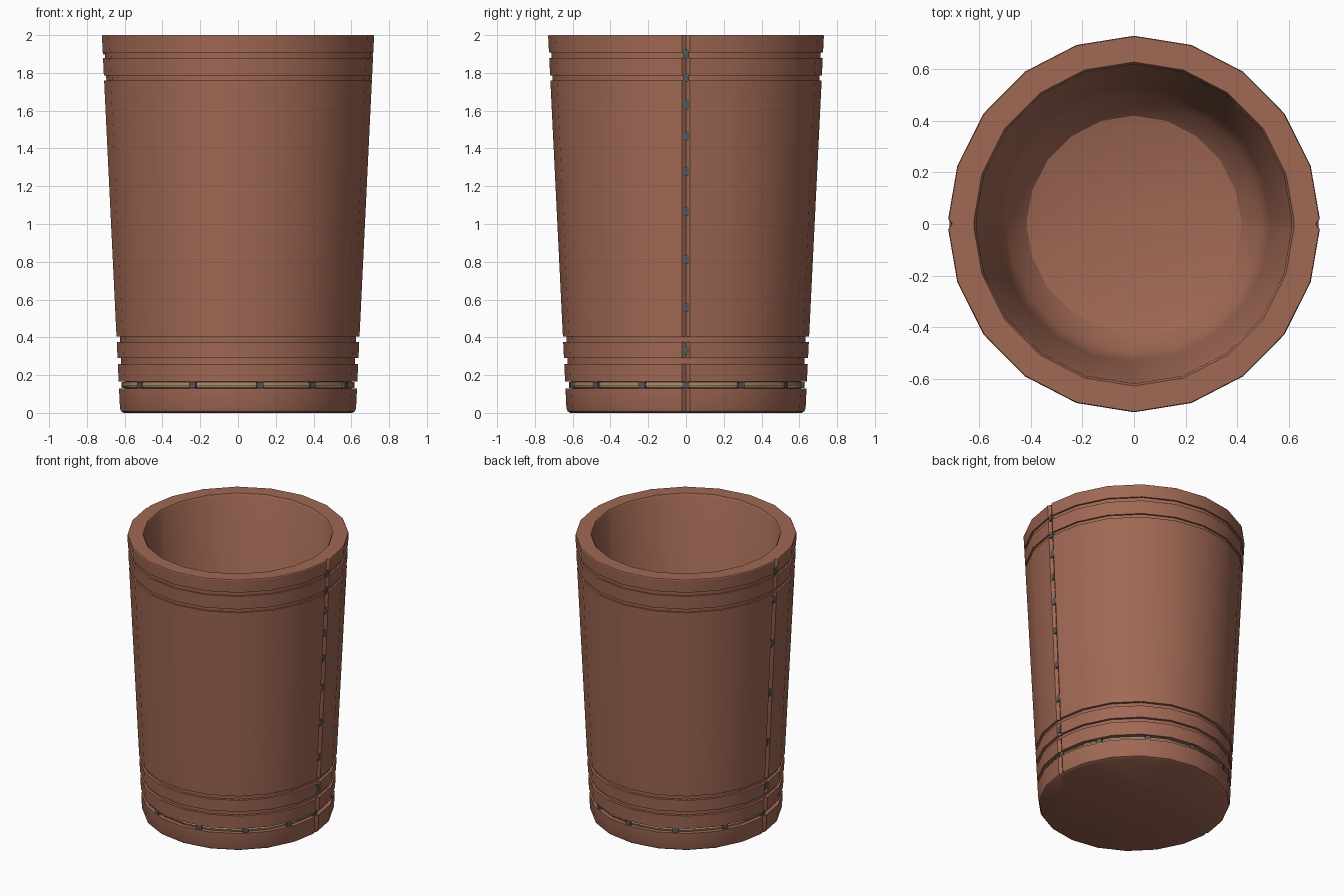
import bpy, bmesh, math
from mathutils import Matrix

if "Cube" in bpy.data.objects:
    bpy.data.objects.remove(bpy.data.objects["Cube"])

XS = 0.987          # cup is very slightly narrower in x
SIDES = 20


def material(name, rgb):
    m = bpy.data.materials.new(name)
    m.diffuse_color = (*rgb, 1)
    m.use_nodes = True
    m.node_tree.nodes["Principled BSDF"].inputs["Base Color"].default_value = m.diffuse_color
    return m


leather = material("brown leather", (0.352, 0.138, 0.089))
cord = material("tan cord", (0.60, 0.38, 0.21))
thread = material("dark grey thread", (0.09, 0.095, 0.10))


def radius(z):
    return 0.632 + 0.049 * z


def ring_points(r, z, notch):
    """20-sided ring; both side corners are split into a small V notch."""
    pts = []
    for i in range(SIDES):
        a = 2 * math.pi * i / SIDES
        if i % (SIDES // 2) == 0:
            s = 1 if i == 0 else -1
            pts += [(s * r * XS, -s * 0.02, z),
                    (s * (r - notch) * XS, 0, z),
                    (s * r * XS, s * 0.02, z)]
        else:
            pts.append((r * math.cos(a) * XS, r * math.sin(a), z))
    return pts


def finish(name, bm, mat, angle=30):
    bmesh.ops.recalc_face_normals(bm, faces=bm.faces)
    me = bpy.data.meshes.new(name)
    bm.to_mesh(me)
    bm.free()
    ob = bpy.data.objects.new(name, me)
    bpy.context.collection.objects.link(ob)
    me.materials.append(mat)
    bpy.ops.object.select_all(action='DESELECT')
    ob.select_set(True)
    bpy.context.view_layer.objects.active = ob
    bpy.ops.object.shade_smooth_by_angle(angle=math.radians(angle))
    return ob


def lathe(name, profile, mat, capped=False):
    bm = bmesh.new()
    rings = [[bm.verts.new(p) for p in ring_points(r, z, n)] for r, z, n in profile]
    n = len(rings[0])
    for a, b in zip(rings, rings[1:]):
        for i in range(n):
            j = (i + 1) % n
            bm.faces.new((a[i], a[j], b[j], b[i]))
    if capped:
        bm.faces.new(rings[0][::-1])
        bm.faces.new(rings[-1])
    return finish(name, bm, mat)


# Cup body: outside with grooves, then rim, inner wall and rounded floor
NOTCH = 0.014
profile = [(0.612, 0, 0.004), (0.627, 0.008, 0.01), (radius(0.025), 0.025, NOTCH)]
for lo, hi, depth in [(0.13, 0.165, 0.03), (0.26, 0.29, 0.018), (0.375, 0.405, 0.018),
                      (1.76, 1.785, 0.012), (1.88, 1.908, 0.012)]:
    profile += [(radius(lo), lo, NOTCH), (radius(lo) - depth, lo, 0.003),
                (radius(hi) - depth, hi, 0.003), (radius(hi), hi, NOTCH)]
profile += [(0.730, 1.995, NOTCH), (0.727, 2.0, NOTCH), (0.628, 2.0, 0),
            (0.619, 1.985, 0), (0.535, 0.36, 0), (0.50, 0.25, 0),
            (0.42, 0.17, 0), (0.25, 0.13, 0)]
lathe("cup_body", profile, leather, capped=True)

# Tan cord lying in the lowest groove
lathe("base_cord", [(0.604, 0.13, 0), (0.616, 0.137, 0), (0.621, 0.1475, 0),
                    (0.618, 0.158, 0), (0.606, 0.165, 0)], cord)


def stitches(name, places, size):
    """Small blocks at (azimuth in degrees, radius, height)."""
    bm = bmesh.new()
    for az, r, z in places:
        m = (Matrix.Diagonal((XS, 1, 1, 1)) @ Matrix.Rotation(math.radians(az), 4, 'Z')
             @ Matrix.Translation((r, 0, z)) @ Matrix.Diagonal((*size, 1)))
        bmesh.ops.create_cube(bm, size=1, matrix=m)
    return finish(name, bm, thread)


# Stitches down both side seams
right = [1.90, 1.775, 1.63, 1.465, 1.28, 1.065, 0.81, 0.56, 0.33]
left = [1.92, 1.71, 1.39, 1.03, 0.67, 0.35]
seam = [(0, z) for z in right] + [(180, z) for z in left]
stitches("seam_stitches", [(a, radius(z) - 0.011, z) for a, z in seam], (0.02, 0.03, 0.045))

# Stitches around the cord
around = [-148, -113, -79, -50, -22, 0, 28, 58, 88, 119, 150, 180]
stitches("cord_stitches", [(a, 0.614, 0.1475) for a in around], (0.024, 0.038, 0.034))
